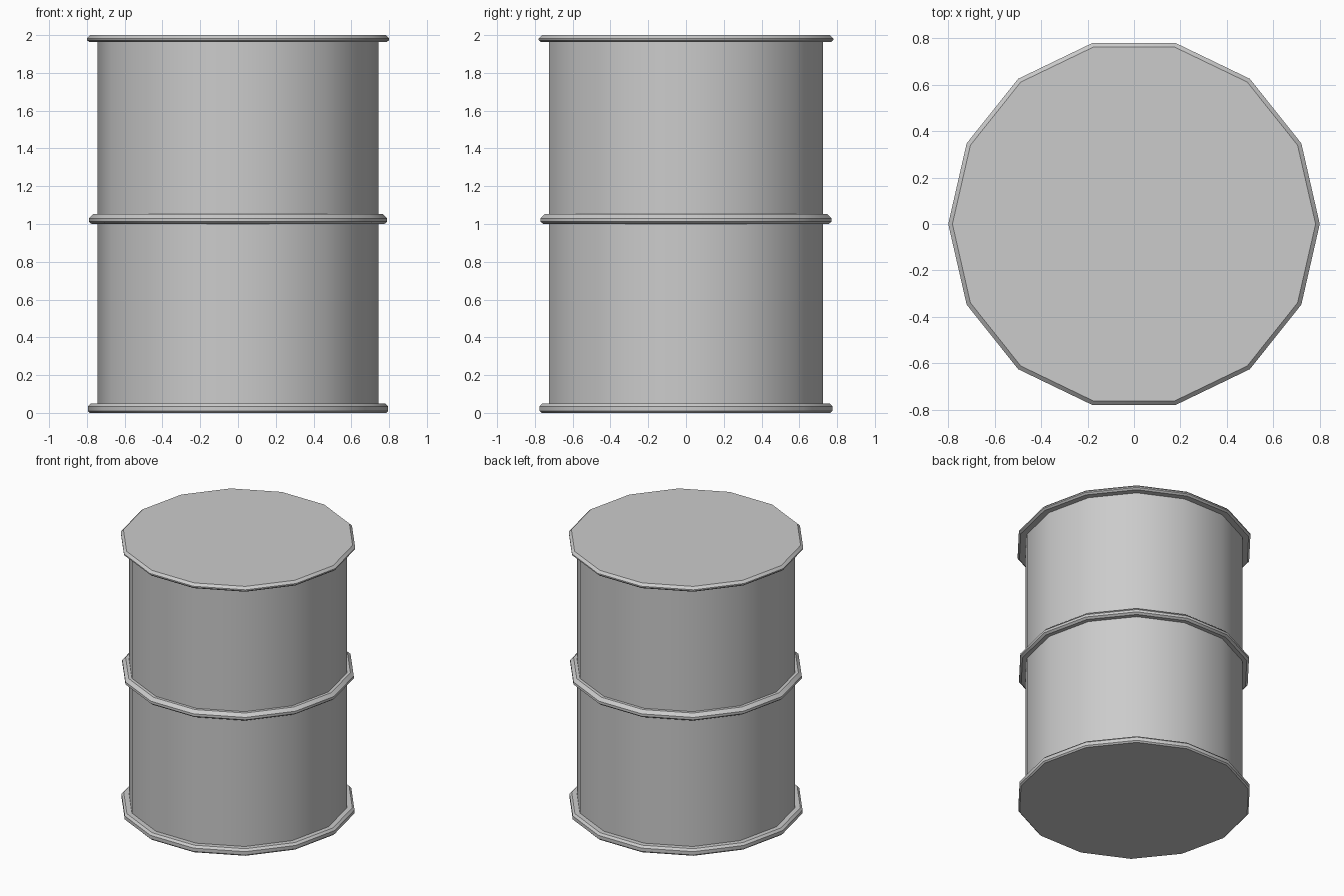
import bpy, bmesh, math
from math import cos, sin, pi

if "Cube" in bpy.data.objects:
    bpy.data.objects.remove(bpy.data.objects["Cube"])

SIDES = 14
BODY_R = 0.745


def lathe(name, profile, cap_start=False, cap_end=False):
    """Spin an (r, z) profile, listed bottom to top, into a 14-sided shell."""
    bm = bmesh.new()
    rings = [[bm.verts.new((r * cos(2 * pi * i / SIDES), r * sin(2 * pi * i / SIDES), z))
              for i in range(SIDES)] for r, z in profile]
    for a, b in zip(rings, rings[1:]):
        for i in range(SIDES):
            j = (i + 1) % SIDES
            bm.faces.new((a[i], a[j], b[j], b[i]))
    if cap_start:
        bm.faces.new(rings[0][::-1])
    if cap_end:
        bm.faces.new(rings[-1])
    mesh = bpy.data.meshes.new(name)
    bm.to_mesh(mesh)
    bm.free()
    obj = bpy.data.objects.new(name, mesh)
    bpy.context.collection.objects.link(obj)
    bpy.ops.object.select_all(action='DESELECT')
    bpy.context.view_layer.objects.active = obj
    obj.select_set(True)
    bpy.ops.object.shade_smooth_by_angle(angle=math.radians(29))
    return obj


# Drum wall, split by the middle hoop
lathe("lower_wall", [(BODY_R, 0.05), (BODY_R, 1.0)])
lathe("upper_wall", [(BODY_R, 1.05), (BODY_R, 1.963)])

# Base with its rim
lathe("base", [(0.785, 0.0), (0.795, 0.01), (0.795, 0.035), (0.78, 0.05),
               (BODY_R, 0.05)], cap_start=True)

# Middle hoop
lathe("middle_hoop", [(BODY_R, 1.0), (0.775, 1.0), (0.79, 1.012), (0.79, 1.03),
                      (0.767, 1.052), (BODY_R, 1.052)])

# Lid with its rim
lathe("lid", [(BODY_R, 1.963), (0.787, 1.963), (0.80, 1.974), (0.80, 1.983),
              (0.782, 2.0)], cap_end=True)
